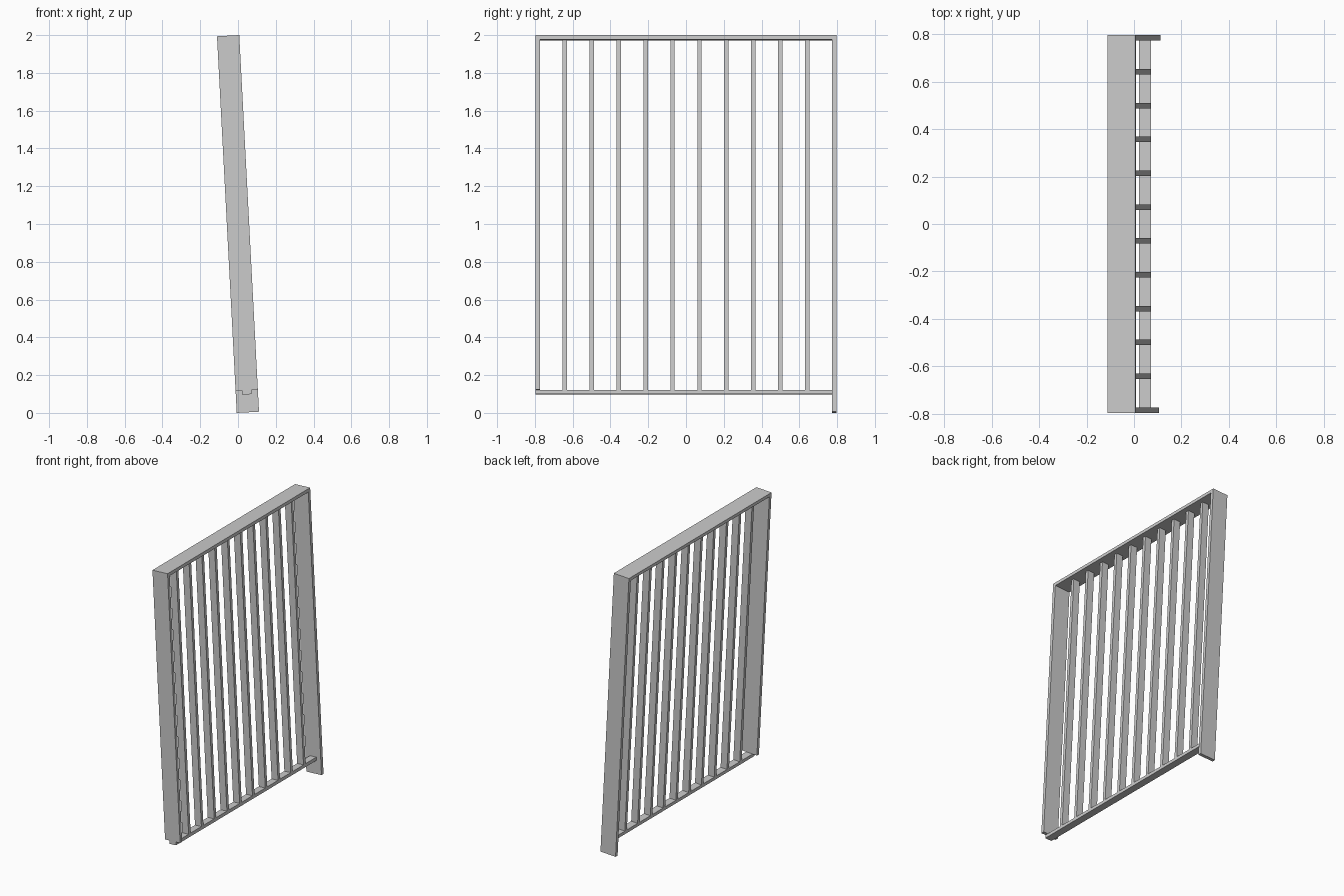
import bpy, math
from mathutils import Matrix

if "Cube" in bpy.data.objects:
    bpy.data.objects.remove(bpy.data.objects["Cube"])

TILT = math.radians(3)
LENGTH, WIDTH, T = 1.9966, 0.118, 0.023   # frame height, board depth, board thickness
HALF_Y = 0.796
RAIL_Z, BAR_W = 0.095, 0.05
N_BARS, PITCH = 10, 0.1425

# the whole frame leans back about the y axis
LEAN = Matrix.Translation((0, 0, 1)) @ Matrix.Rotation(-TILT, 4, 'Y')


def board(name, width, y0, y1, z0, z1):
    """Box centred on the frame plane; z measured up from the frame foot."""
    bpy.ops.mesh.primitive_cube_add(size=1)
    ob = bpy.context.object
    ob.name = name
    place = Matrix.Translation((0, (y0 + y1) / 2, (z0 + z1) / 2 - LENGTH / 2))
    size = Matrix.Diagonal((width, y1 - y0, z1 - z0, 1))
    ob.data.transform(LEAN @ place @ size)
    return ob


rail_top = RAIL_Z + T
head = LENGTH - T

# outer frame: top board, long side board, short side board resting on the rail
board("top_board", WIDTH, -HALF_Y, HALF_Y, head, LENGTH)
board("long_side_board", WIDTH, HALF_Y - T, HALF_Y, 0, head)
board("short_side_board", WIDTH, -HALF_Y, -HALF_Y + T, rail_top, head)

# narrow bottom rail
board("bottom_rail", BAR_W, -HALF_Y, HALF_Y - T, RAIL_Z, rail_top)

# evenly spaced upright slats
for i in range(N_BARS):
    y = (i - (N_BARS - 1) / 2) * PITCH
    board(f"slat_{i + 1}", BAR_W, y - T / 2, y + T / 2, rail_top, head)
